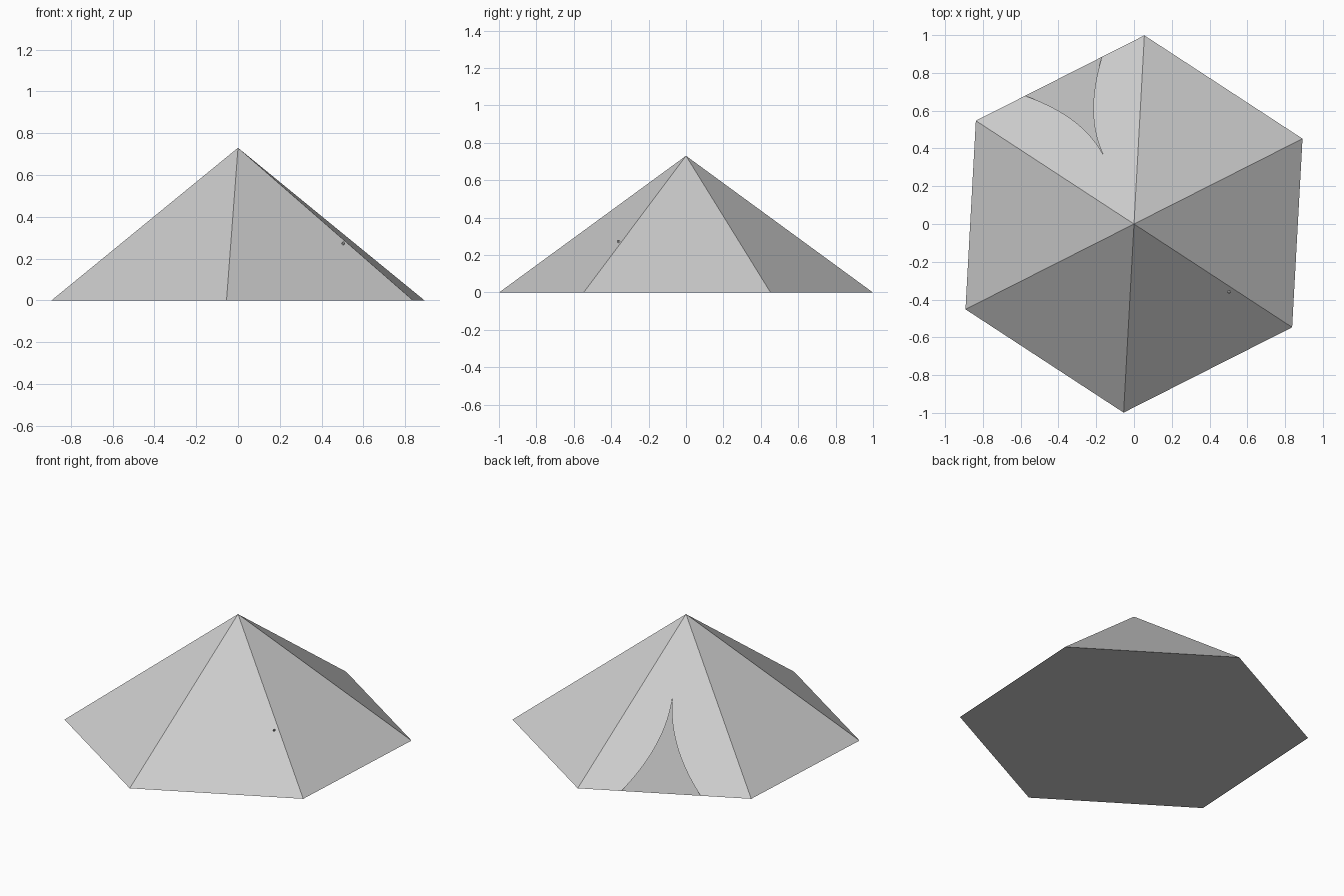
import bpy
import math
from mathutils import Vector

HEIGHT = 0.73
TURN = math.radians(86.85)
APEX = Vector((0, 0, HEIGHT))

old = bpy.data.objects.get("Cube")
if old:
    bpy.data.objects.remove(old, do_unlink=True)

canvas = bpy.data.materials.new("grey_canvas")
canvas.use_nodes = True
GREY = (0.6, 0.6, 0.6, 1)
canvas.diffuse_color = GREY
canvas.node_tree.nodes["Principled BSDF"].inputs["Base Color"].default_value = GREY


def make(name, verts, faces):
    mesh = bpy.data.meshes.new(name)
    mesh.from_pydata([tuple(v) for v in verts], [], faces)
    mesh.materials.append(canvas)
    obj = bpy.data.objects.new(name, mesh)
    bpy.context.collection.objects.link(obj)
    return obj


# Six ground corners, starting at one end of the door wall
corners = [Vector((math.cos(TURN + i * math.pi / 3), math.sin(TURN + i * math.pi / 3), 0))
           for i in range(6)]

# Ground sheet and the five closed walls
make("ground_sheet", corners, [tuple(reversed(range(6)))])
make("closed_walls", corners + [APEX], [(i, (i + 1) % 6, 6) for i in range(1, 6)])

# Door wall: two panels whose inner edges sweep up to a pointed opening
a, b = corners[0], corners[1]
middle = (a + b) / 2
along = (b - a).normalized()
DOOR_TOP, DOOR_HALF, DOOR_SHIFT, STEPS = 0.548, 0.228, -0.02, 16


def on_wall(side, up):
    return middle.lerp(APEX, up) + along * side


def door_edge(sign):
    return [on_wall(DOOR_SHIFT + sign * DOOR_HALF * (1 - i / STEPS) ** 2, DOOR_TOP * i / STEPS)
            for i in range(STEPS + 1)]


for name, corner, sign in (("door_panel_left", a, -1), ("door_panel_right", b, 1)):
    edge = door_edge(sign)
    verts = [corner, APEX] + edge
    faces = [(0, i + 2, i + 3) for i in range(STEPS)] + [(0, STEPS + 2, 1)]
    if sign > 0:
        faces = [f[::-1] for f in faces]
    make(name, verts, faces)

# Sliver that closes the gap between the two panels above the opening
# (the panels already share the tip and the apex)

# Tiny pole tip poking through the wall opposite the door
bpy.ops.mesh.primitive_cone_add(vertices=6, radius1=0.009, radius2=0.005, depth=0.016,
                                location=(0.503, -0.36, 0.272))
tip = bpy.context.object
tip.name = "pole_tip"
tip.rotation_euler = Vector((0.29, -0.57, 0.765)).to_track_quat("Z", "Y").to_euler()
tip.data.materials.append(canvas)
